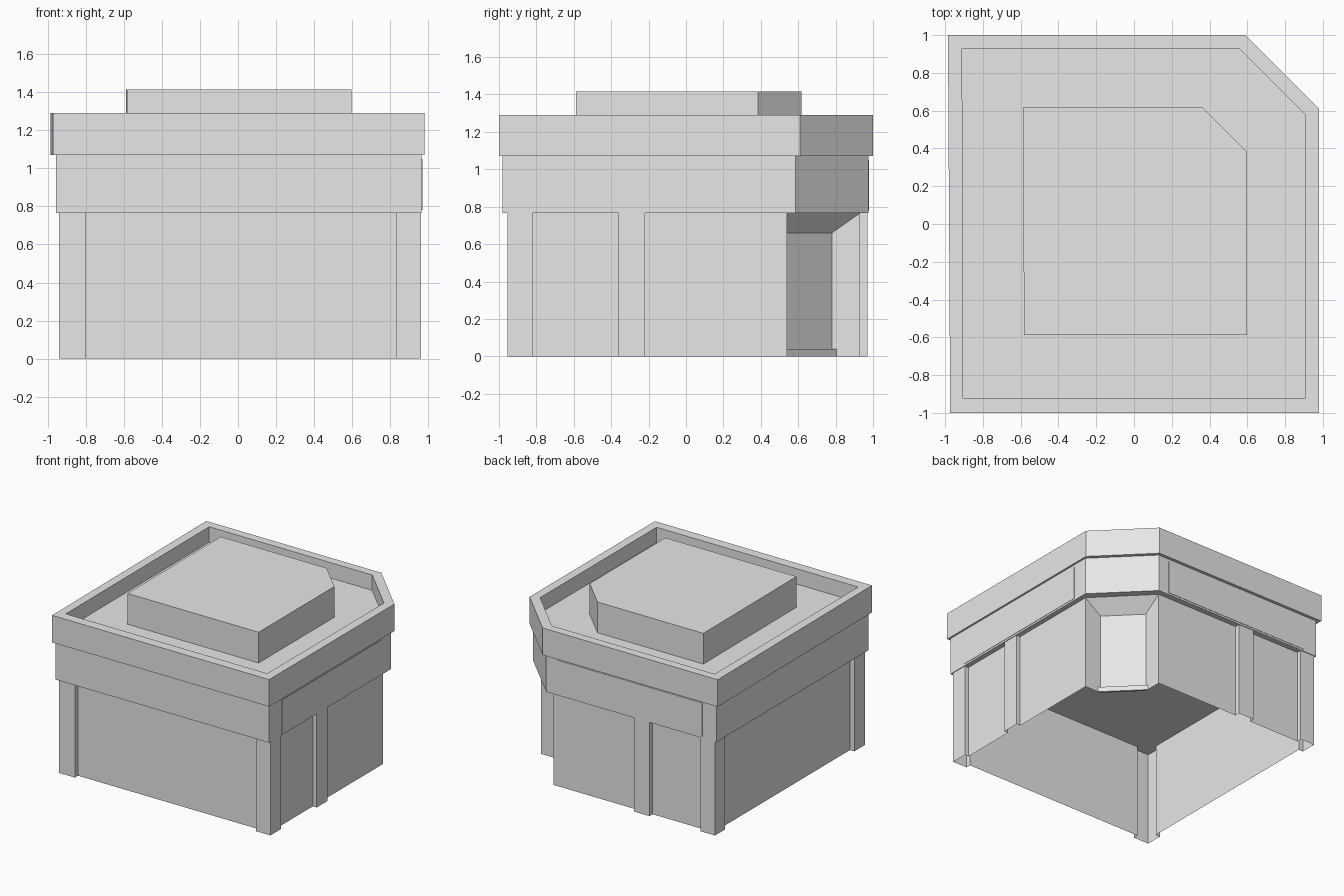
import bpy
import bmesh

cube = bpy.data.objects.get("Cube")
if cube:
    bpy.data.objects.remove(cube, do_unlink=True)

grey = bpy.data.materials.new("plain_grey")
grey.use_nodes = True
colour = (0.8, 0.8, 0.8, 1)
grey.diffuse_color = colour
grey.node_tree.nodes["Principled BSDF"].inputs["Base Color"].default_value = colour


def add_object(name, bm):
    mesh = bpy.data.meshes.new(name)
    bm.to_mesh(mesh)
    bm.free()
    mesh.materials.append(grey)
    obj = bpy.data.objects.new(name, mesh)
    bpy.context.scene.collection.objects.link(obj)
    return obj


def loft(name, loops, bottom=True, top=True):
    """Join counter-clockwise outlines, each given as (points, height)."""
    bm = bmesh.new()
    rings = [[bm.verts.new((x, y, z)) for x, y in pts] for pts, z in loops]
    for low, high in zip(rings, rings[1:]):
        for i in range(len(low)):
            j = (i + 1) % len(low)
            bm.faces.new((low[i], low[j], high[j], high[i]))
    if bottom:
        bm.faces.new(rings[0][::-1])
    if top:
        bm.faces.new(rings[-1])
    return add_object(name, bm)


def prism(name, pts, z0, z1, **caps):
    return loft(name, [(pts, z0), (pts, z1)], **caps)


def cut_corner(x0, x1, y0, y1, cut, skew=0):
    """Rectangle with its back left corner cut off and one leaning side."""
    return [(x0 + skew, y0), (x1, y0), (x1, y1 - cut), (x1 - cut, y1), (x0, y1)]


# Ground floor: hollow shell with shallow pillars and a cut-in corner entrance
front_side = [(-.94, -.955), (-.8, -.955), (-.8, -.915),
              (.83, -.915), (.83, -.955), (.96, -.955)]
left_side = [(.96, -.82), (.925, -.82), (.925, -.36), (.96, -.36),
             (.96, -.22), (.925, -.22)]
entrance = [(.925, .54), (.78, .54), (.54, .78), (.54, .93)]
back_side = [(-.21, .93), (-.21, .97), (-.35, .97), (-.35, .93),
             (-.81, .93), (-.81, .97), (-.94, .97)]
right_side = [(-.94, .84), (-.9, .84), (-.9, -.82), (-.94, -.82)]
floor_top = .765
prism("ground_floor_walls",
      front_side + left_side + entrance + back_side + right_side,
      0, floor_top, bottom=False, top=False)

# Entrance: sloping soffit and low doorstep
bm = bmesh.new()
inner, outer = entrance[1:3], [entrance[3], entrance[0]]
corners = [(x, y, .66) for x, y in inner] + [(x, y, floor_top) for x, y in outer]
bm.faces.new([bm.verts.new(c) for c in reversed(corners)])
bm.normal_update()
for face in bm.faces:
    if face.normal.z > 0:
        face.normal_flip()
add_object("entrance_soffit", bm)
prism("entrance_step", [(.805, .54), (.54, .805), (.54, .78), (.78, .54)], 0, .04)

# Upper floor, with thin plates on the two sides beside the entrance
prism("upper_floor", cut_corner(-.955, .965, -.98, .975, .39), floor_top, 1.07)


def plate(name, x0, x1, y0, y1):
    prism(name, [(x0, y0), (x1, y0), (x1, y1), (x0, y1)], .78, 1.05)


plate("left_side_plate", .96, .968, -.82, .46)
plate("back_side_plate", -.83, .48, .97, .978)

# Cornice with a raised rim around a sunken roof
rim = cut_corner(-.985, .98, -1, 1, .39, skew=.012)
well = cut_corner(-.91, .908, -.92, .93, .352, skew=.005)
loft("cornice_and_roof", [(rim, 1.07), (rim, 1.29), (well, 1.29), (well, 1.165)])

# Raised block on the roof
prism("roof_block", cut_corner(-.588, .597, -.588, .617, .232, skew=.006),
      1.165, 1.415)
